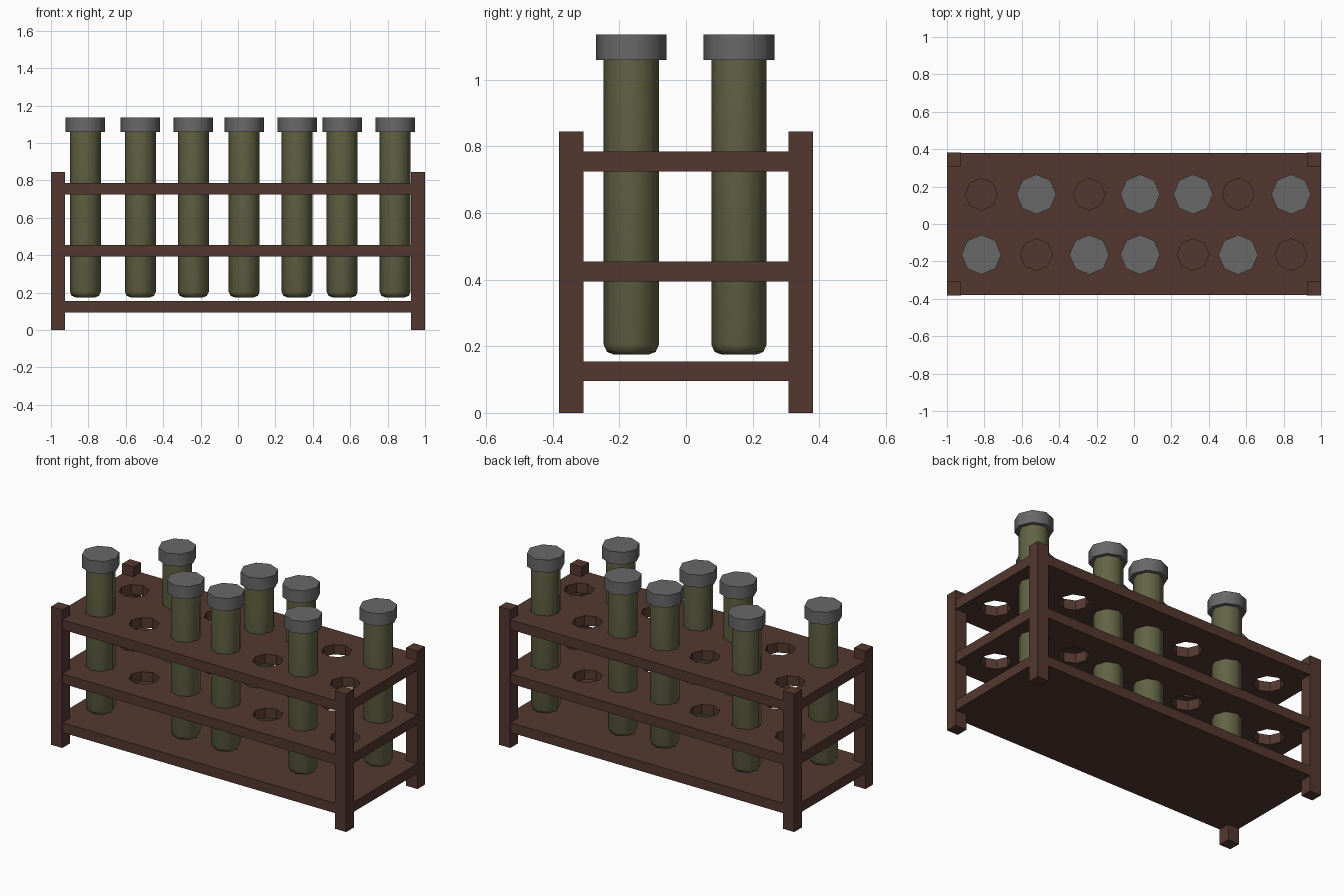
import bpy, bmesh, math
from mathutils import Matrix

if "Cube" in bpy.data.objects:
    bpy.data.objects.remove(bpy.data.objects["Cube"])


def material(name, rgb):
    m = bpy.data.materials.new(name)
    m.diffuse_color = (*rgb, 1)
    m.use_nodes = True
    m.node_tree.nodes["Principled BSDF"].inputs["Base Color"].default_value = m.diffuse_color
    return m


WOOD = material("dark_brown_wood", (0.088, 0.039, 0.030))
GLASS = material("olive_glass", (0.125, 0.125, 0.060))
CAP = material("grey_cap", (0.138, 0.138, 0.138))

COLUMNS = [-0.816, -0.522, -0.239, 0.033, 0.316, 0.557, 0.84]
FRONT, BACK = -0.164, 0.159
FILLED = [(0, FRONT), (2, FRONT), (3, FRONT), (5, FRONT),
          (1, BACK), (3, BACK), (4, BACK), (6, BACK)]


def finish(name, bm, mat, smooth=False):
    bmesh.ops.recalc_face_normals(bm, faces=bm.faces)
    me = bpy.data.meshes.new(name)
    bm.to_mesh(me)
    bm.free()
    ob = bpy.data.objects.new(name, me)
    bpy.context.collection.objects.link(ob)
    if mat:
        me.materials.append(mat)
    if smooth:
        bpy.ops.object.select_all(action='DESELECT')
        ob.select_set(True)
        bpy.context.view_layer.objects.active = ob
        bpy.ops.object.shade_smooth_by_angle(angle=math.radians(50))
    return ob


def box(name, x0, x1, y0, y1, z0, z1):
    bm = bmesh.new()
    mat = (Matrix.Translation(((x0 + x1) / 2, (y0 + y1) / 2, (z0 + z1) / 2))
           @ Matrix.Diagonal((x1 - x0, y1 - y0, z1 - z0, 1)))
    bmesh.ops.create_cube(bm, size=1, matrix=mat)
    return finish(name, bm, WOOD)


def lathe(bm, x, y, profile, sides=8):
    """Closed solid of revolution from (radius, height) pairs."""
    rings = [[bm.verts.new((x + r * math.cos(2 * math.pi * i / sides),
                            y + r * math.sin(2 * math.pi * i / sides), z))
              for i in range(sides)] for r, z in profile]
    for a, b in zip(rings, rings[1:]):
        for i in range(sides):
            j = (i + 1) % sides
            bm.faces.new((a[i], a[j], b[j], b[i]))
    bm.faces.new(rings[0][::-1])
    bm.faces.new(rings[-1])


# corner posts
for sx in (-1, 1):
    for sy in (-1, 1):
        xs = sorted((sx * 0.924, sx * 1.0))
        ys = sorted((sy * 0.308, sy * 0.381))
        box("corner_post", *xs, *ys, 0, 0.845)

# shelves, a hair inside the posts' outer faces
E = 0.001
base = box("base_shelf", -1 + E, 1 - E, -0.381 + E, 0.381 - E, 0.095, 0.155)
upper = [box(n, -1 + E, 1 - E, -0.381 + E, 0.381 - E, z, z + 0.06)
         for n, z in (("middle_shelf", 0.394), ("top_shelf", 0.725))]

# octagonal holes through the two upper shelves
bm = bmesh.new()
for x in COLUMNS:
    for y in (FRONT, BACK):
        lathe(bm, x, y, [(0.085, 0.3), (0.085, 0.9)])
cutter = finish("hole_cutter", bm, None)
cutter.hide_render = True
for shelf in upper:
    mod = shelf.modifiers.new("holes", 'BOOLEAN')
    mod.operation = 'DIFFERENCE'
    mod.solver = 'EXACT'
    mod.object = cutter
    bpy.context.view_layer.objects.active = shelf
    bpy.ops.object.modifier_apply(modifier=mod.name)
bpy.data.objects.remove(cutter, do_unlink=True)

# test tubes with caps
for col, y in FILLED:
    x = COLUMNS[col]
    bm = bmesh.new()
    lathe(bm, x, y, [(0.052, 0.175), (0.073, 0.183), (0.083, 0.205), (0.083, 1.07)])
    finish("test_tube", bm, GLASS, True)
    bm = bmesh.new()
    lathe(bm, x, y, [(0.106, 1.06), (0.106, 1.136)])
    finish("tube_cap", bm, CAP, True)
